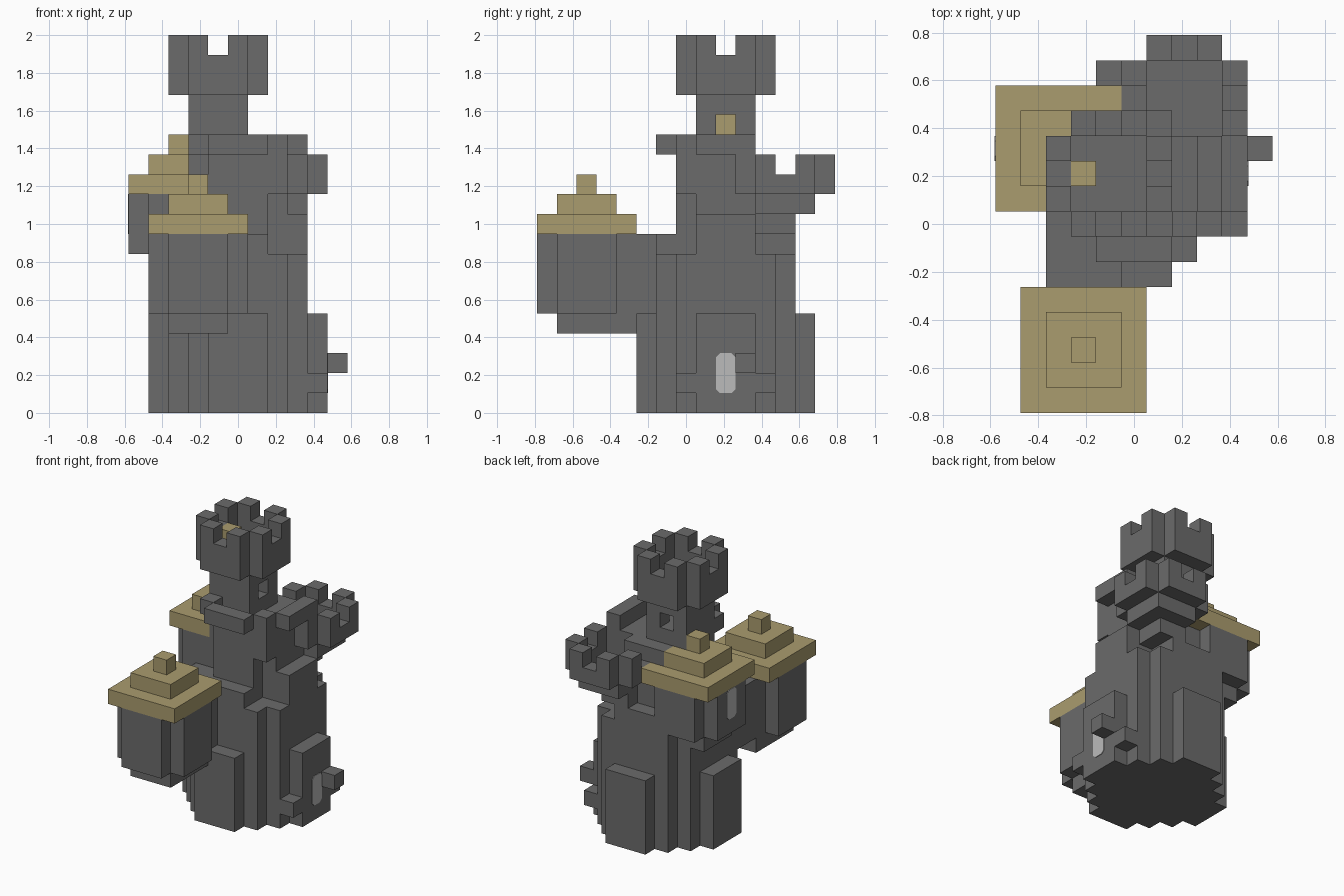
import bpy
import bmesh
from mathutils import Vector

old = bpy.data.objects.get("Cube")
if old:
    bpy.data.objects.remove(old, do_unlink=True)

# One grid cell, and the grid coordinate of the model's centre
U = 2 / 19
CX, CY = 5.5, 7.5


def material(name, rgb):
    m = bpy.data.materials.new(name)
    m.use_nodes = True
    m.diffuse_color = (*rgb, 1)
    bsdf = next(n for n in m.node_tree.nodes if n.type == 'BSDF_PRINCIPLED')
    bsdf.inputs["Base Color"].default_value = (*rgb, 1)
    return m


STONE = material("grey stone", (0.147, 0.147, 0.147))
THATCH = material("tan roof", (0.402, 0.332, 0.156))
PALE = material("pale opening", (0.497, 0.497, 0.497))


def place(x, y, z):
    return Vector((x - CX, y - CY, z)) * U


def finish(name, bm, mat):
    bmesh.ops.recalc_face_normals(bm, faces=bm.faces)
    mesh = bpy.data.meshes.new(name)
    bm.to_mesh(mesh)
    bm.free()
    mesh.materials.append(mat)
    ob = bpy.data.objects.new(name, mesh)
    bpy.context.collection.objects.link(ob)
    return ob


def add_prism(bm, points, z0, z1):
    face = bm.faces.new([bm.verts.new(place(x, y, z0)) for x, y in points])
    out = bmesh.ops.extrude_face_region(bm, geom=[face])
    top = [v for v in out["geom"] if isinstance(v, bmesh.types.BMVert)]
    bmesh.ops.translate(bm, verts=top, vec=(0, 0, (z1 - z0) * U))


def add_box(bm, x0, x1, y0, y1, z0, z1):
    add_prism(bm, [(x0, y0), (x1, y0), (x1, y1), (x0, y1)], z0, z1)


def box(name, x, y, z, mat=STONE):
    bm = bmesh.new()
    add_box(bm, *x, *y, *z)
    return finish(name, bm, mat)


def stepped_drum(name, cx, cy, steps, z0, z1, mat=STONE):
    """Blocky round column: steps are the corners of one quadrant, outside in."""
    quad = []
    for i, (hx, hy) in enumerate(steps):
        if i:
            quad.append((hx, steps[i - 1][1]))
        quad.append((hx, hy))
    pts = []
    for sx, sy in ((1, 1), (-1, 1), (-1, -1), (1, -1)):
        part = [(cx + sx * a, cy + sy * b) for a, b in quad]
        pts += part if sx * sy > 0 else part[::-1]
    bm = bmesh.new()
    add_prism(bm, pts, z0, z1)
    return finish(name, bm, mat)


def battlement(name, cx, cy, z0, z1):
    """Ring of twelve blocks; the middle one on each side is a cell lower."""
    bm = bmesh.new()
    for i in range(-2, 3):
        for j in range(-2, 3):
            if max(abs(i), abs(j)) == 2 and abs(i) != abs(j):
                top = z1 - 1 if 0 in (i, j) else z1
                add_box(bm, cx + i - .5, cx + i + .5, cy + j - .5, cy + j + .5, z0, top)
    return finish(name, bm, STONE)


def roof(name, cx, cy, z):
    for label, h in (("eave", 2.5), ("tier", 1.5), ("tip", .5)):
        box(f"{name}_{label}", (cx - h, cx + h), (cy - h, cy + h), (z, z + 1), THATCH)
        z += 1


def opening_plate(name, x, out, y, z0, z1):
    """Thin door or window plate with clipped corners, on a side wall."""
    c, w = .2, .5
    ym = y + w
    pts = [(ym - w, z0 + c), (ym - w + c, z0), (ym + w - c, z0), (ym + w, z0 + c),
           (ym + w, z1 - c), (ym + w - c, z1), (ym - w + c, z1), (ym - w, z1 - c)]
    bm = bmesh.new()
    face = bm.faces.new([bm.verts.new(place(x, a, b)) for a, b in pts])
    ext = bmesh.ops.extrude_face_region(bm, geom=[face])
    verts = [v for v in ext["geom"] if isinstance(v, bmesh.types.BMVert)]
    bmesh.ops.translate(bm, verts=verts, vec=(out * .004, 0, 0))
    return finish(name, bm, PALE)


ROUND5 = [(2.5, 1.5), (1.5, 2.5)]
ROUND7 = [(3.5, 2.5), (2.5, 3.5)]
KX, KY = 5.5, 9.5   # keep centre

# Keep: wide lower body, side ribs, buttresses and narrower upper body
stepped_drum("lower_keep", KX, KY, ROUND7, 0, 8)
stepped_drum("upper_keep", KX, KY, ROUND5, 8, 13)
for label, sx, sy in (("left", 1, 0), ("right", -1, 0), ("back", 0, 1), ("front", 0, -1)):
    for part, near, far, z0, z1 in (("buttress", 3.5, 4.5, 0, 5),
                                    ("rib", 2.5, 3.5, 8, 10 if sx else 9)):
        mid, half = (near + far) / 2, (far - near) / 2
        hx, hy = (half, 1.5) if sx else (1.5, half)
        x, y = KX + sx * mid, KY + sy * mid
        box(f"{label}_{part}", (x - hx, x + hx), (y - hy, y + hy), (z0, z1))

# Doorway with the small stones around it
opening_plate("door", 10, 1, 9, 1, 3)
box("door_stone_front", (9, 10), (7, 8), (1, 2))
box("door_stone_back", (9, 10), (11, 12), (1, 2))
box("door_lantern", (10, 11), (10, 11), (2, 3))

# Parapet around the top of the keep
box("parapet_front", (4, 7), (6, 7), (13, 14))
box("parapet_side", (8, 9), (8, 11), (13, 14))
box("parapet_corner_left", (7, 8), (7, 8), (11, 14))
box("parapet_corner_right", (3, 4), (7, 8), (13, 14))
box("parapet_support", (8, 9), (10, 11), (11, 13))

# Tall turret with cut windows and a crown
shaft = box("turret_shaft", (3, 6), (8, 11), (13, 16))
stepped_drum("crown_floor", 4.5, 9.5, ROUND5, 16, 17)
battlement("crown", 4.5, 9.5, 17, 19)
for label, x, y in (("side", (4, 6.5), (9, 10)), ("back", (4, 5), (9, 11.5))):
    cutter = box(f"{label}_window_cutter", x, y, (14, 15))
    cutter.hide_render = True
    cutter.hide_viewport = True
    cutter.hide_set(True)
    mod = shaft.modifiers.new(f"{label}_window", 'BOOLEAN')
    mod.operation = 'DIFFERENCE'
    mod.solver = 'EXACT'
    mod.object = cutter
box("turret_inner_panel", (3.95, 4.05), (9, 10), (14, 15), THATCH)
box("crown_crate", (3, 4), (9, 10), (17, 18), THATCH)

# Back balcony turret on a corbel
box("balcony_corbel", (6, 9), (11, 14), (10, 11))
box("balcony_bracket", (6, 8), (11, 13), (9, 10))
battlement("balcony", 7.5, 12.5, 11, 13)

# Front hanging turret, joined to the keep
stepped_drum("front_turret", 3.5, 2.5, ROUND5, 5, 9)
box("front_turret_base", (2, 5), (1, 5), (4, 5))
box("front_turret_bridge", (2, 5), (5, 8), (5, 9))
roof("front_turret_roof", 3.5, 2.5, 9)

# Side hanging turret
stepped_drum("side_turret", 2.5, 10.5, ROUND5, 8, 11)
box("side_turret_base", (1, 4), (9, 12), (7, 8))
roof("side_turret_roof", 2.5, 10.5, 11)
opening_plate("side_turret_window", 0, -1, 10, 9, 11)
